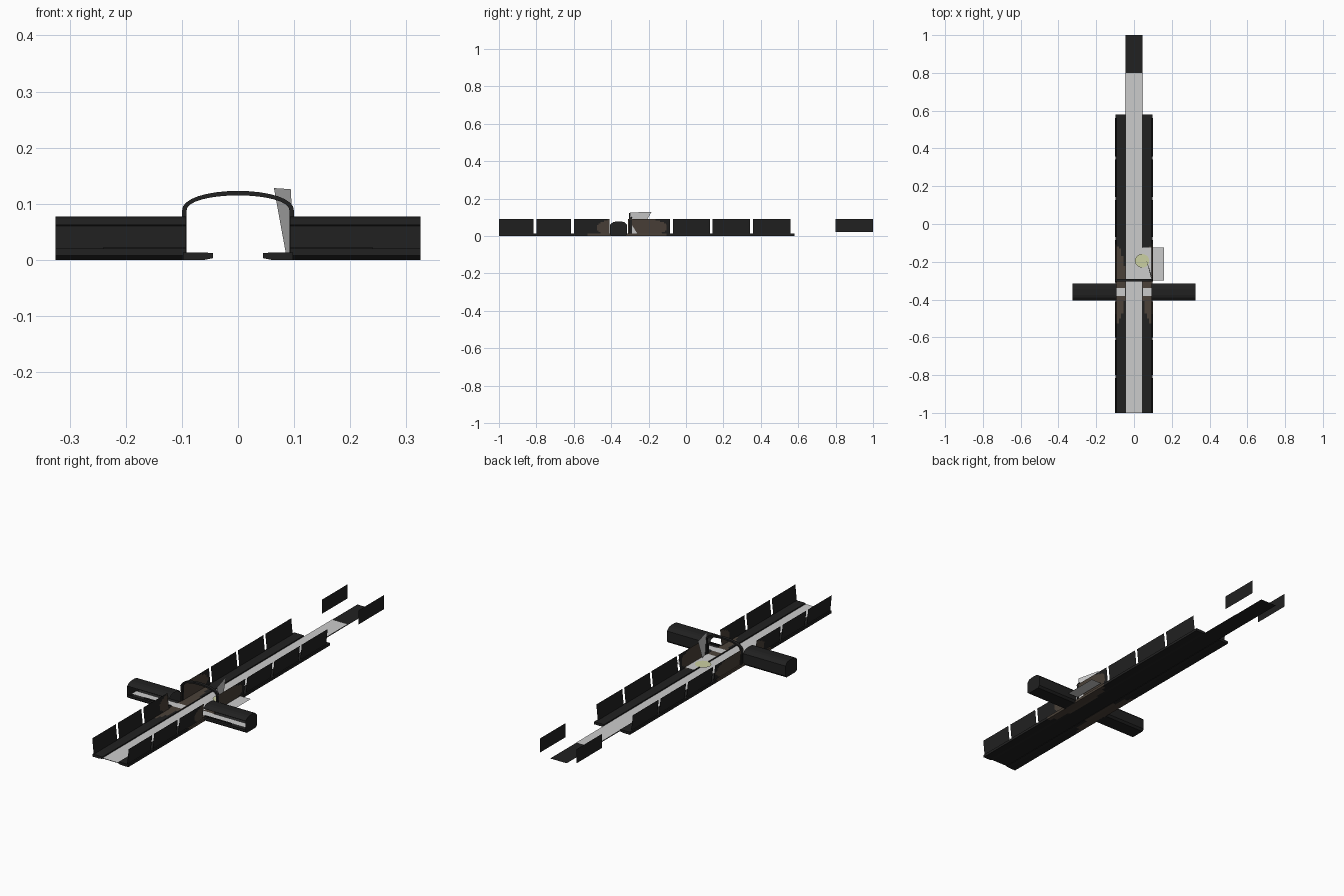
import bpy, math

if "Cube" in bpy.data.objects:
    bpy.data.objects.remove(bpy.data.objects["Cube"])

def mat(name, c):
    m = bpy.data.materials.new(name)
    m.diffuse_color = (*c, 1)
    m.use_nodes = True
    m.node_tree.nodes["Principled BSDF"].inputs["Base Color"].default_value = m.diffuse_color
    return m

DARK = mat("charcoal", (0.015, 0.015, 0.015))
BROWN = mat("scorched brown", (0.07, 0.053, 0.04))
LIGHT = mat("pale concrete", (0.6, 0.6, 0.6))
YELLOW = mat("pale yellow", (0.6, 0.63, 0.36))

def obj(name, verts, faces, mats, rule=None):
    me = bpy.data.meshes.new(name)
    me.from_pydata(verts, [], faces)
    for m in mats:
        me.materials.append(m)
    if rule:
        for p in me.polygons:
            p.material_index = int(rule(p.center))
    o = bpy.data.objects.new(name, me)
    bpy.context.collection.objects.link(o)
    return o

def box(name, x0, x1, y0, y1, z0, z1, m):
    v = [(x, y, z) for x in (x0, x1) for y in (y0, y1) for z in (z0, z1)]
    f = [(0, 1, 3, 2), (4, 6, 7, 5), (0, 4, 5, 1), (2, 3, 7, 6), (0, 2, 6, 4), (1, 5, 7, 3)]
    return obj(name, v, f, [m])

def grid(name, fn, nu, nv, mats, rule=None):
    """Surface fn(u, v), u and v from 0 to 1."""
    v = [fn(i / nu, j / nv) for i in range(nu + 1) for j in range(nv + 1)]
    w = nv + 1
    f = [(i * w + j, (i + 1) * w + j, (i + 1) * w + j + 1, i * w + j + 1)
         for i in range(nu) for j in range(nv)]
    return obj(name, v, f, mats, rule)

def plate(name, x0, x1, y0, y1, z, m):
    return obj(name, [(x0, y0, z), (x1, y0, z), (x1, y1, z), (x0, y1, z)], [(0, 1, 2, 3)], [m])

def lerp(a, b, t):
    return a + (b - a) * t

# scorched patches on walls and walkways around the junction
def wall_burn(c):
    return ((c.y + 0.29) / 0.19) ** 2 + ((c.z - 0.045) / 0.055) ** 2 < 1

def floor_burn(c):
    return ((c.y + 0.32) / 0.21) ** 2 + ((abs(c.x) - 0.1) / 0.055) ** 2 < 1

# central track bed: dark base with a pale strip
plate("track_base", -0.045, 0.045, -1, 1, 0.005, DARK)
plate("track_strip", -0.043, 0.043, -1, 0.8, 0.008, LIGHT)

# wall panels along y, with the junction opening left out
PANELS = [(-1, -0.815), (-0.8, -0.615), (-0.6, -0.41), (-0.31, -0.085),
          (-0.07, 0.127), (0.142, 0.342), (0.357, 0.56)]

for side, s in (("left", -1), ("right", 1)):
    # walkway: top, underside and edges swept along y
    prof = [(0.045, 0.003), (0.045, 0.012), (0.056, 0.013), (0.068, 0.013), (0.08, 0.013),
            (0.093, 0.013), (0.098, 0.013), (0.098, 0), (0.08, 0), (0.06, 0), (0.045, 0.003)]
    n = len(prof) - 1
    def walk(u, v, s=s):
        x, z = prof[round(v * n)]
        return (s * x, lerp(-1, 0.58, u), z)
    grid(side + "_walkway", walk, 120, n, [DARK, BROWN], floor_burn)
    for y in (-1, 0.58):
        obj(side + "_walkway_end", [(s * x, y, z) for x, z in prof[:-1]], [tuple(range(n))], [DARK])
    # leaning wall panels
    for k, (y0, y1) in enumerate(PANELS):
        cut = 0.05 if (s > 0 and k == 3) else 0
        def wall(u, v, s=s, y0=y0, y1=y1, cut=cut):
            return (s * lerp(0.092, 0.1, v), lerp(y0 + cut * (1 - v), y1, u), lerp(0.013, 0.09, v))
        grid(f"{side}_wall_panel_{k + 1}", wall, 20, 10, [DARK, BROWN], wall_burn)
    # detached far wall
    grid(side + "_far_wall", lambda u, v, s=s: (s * 0.1, lerp(0.8, 1, u), lerp(0.02, 0.09, v)),
         1, 1, [DARK])
    # side tunnel: open toward the front
    tp = [(-0.405, 0.02), (-0.405, 0.008), (-0.395, 0), (-0.325, 0), (-0.315, 0.01),
          (-0.315, 0.06), (-0.33, 0.074), (-0.345, 0.077), (-0.375, 0.077),
          (-0.39, 0.074), (-0.405, 0.062)]
    m = len(tp) - 1
    def tunnel(u, v, s=s):
        y, z = tp[round(v * m)]
        return (s * lerp(0.093, 0.325, u), y, z)
    grid(side + "_side_tunnel", tunnel, 1, m, [DARK])
    obj(side + "_tunnel_end", [(s * 0.325, y, z) for y, z in tp], [tuple(range(m + 1))], [DARK])
    a, b = sorted((s * 0.045, s * 0.32))
    plate(side + "_tunnel_strip", a, b, -0.38, -0.34, 0.015, LIGHT)
    a, b = sorted((s * 0.093, s * 0.24))
    box(side + "_tunnel_rail", a, b, -0.395, -0.388, 0.018, 0.023, DARK)

# arch over the junction: posts and a curved rib
def rib(inset):
    pts = [(-0.1 + inset, 0.013)]
    for i in range(17):
        t = math.pi * i / 16
        pts.append((-(0.1 - inset) * math.cos(t), 0.086 + (0.037 - inset) * math.sin(t) ** 0.85))
    return pts + [(0.1 - inset, 0.013)]

out, inn = rib(0), rib(0.008)
np_ = len(out) - 1
def arch(u, v):
    i = round(u * np_)
    x, z = (out if round(v * 4) in (0, 1, 4) else inn)[i]
    return (x, -0.305 if round(v * 4) in (0, 3, 4) else -0.29, z)
grid("junction_arch", arch, np_, 4, [DARK])

# loose pale slabs beside the broken wall
plate("floor_slab", 0.043, 0.092, -0.3, -0.125, 0.0155, LIGHT)
plate("outer_slab", 0.1, 0.158, -0.3, -0.125, 0.02, LIGHT)
obj("leaning_slab", [(0.085, -0.25, 0.013), (0.1, -0.295, 0.013), (0.094, -0.3, 0.126), (0.064, -0.185, 0.128)],
    [(0, 1, 2, 3)], [LIGHT])

# yellow floor marker
c = 20
obj("yellow_marker", [(0.043 + 0.038 * math.cos(2 * math.pi * i / c), -0.195 + 0.036 * math.sin(2 * math.pi * i / c), 0.017)
                      for i in range(c)], [tuple(range(c))], [YELLOW])
